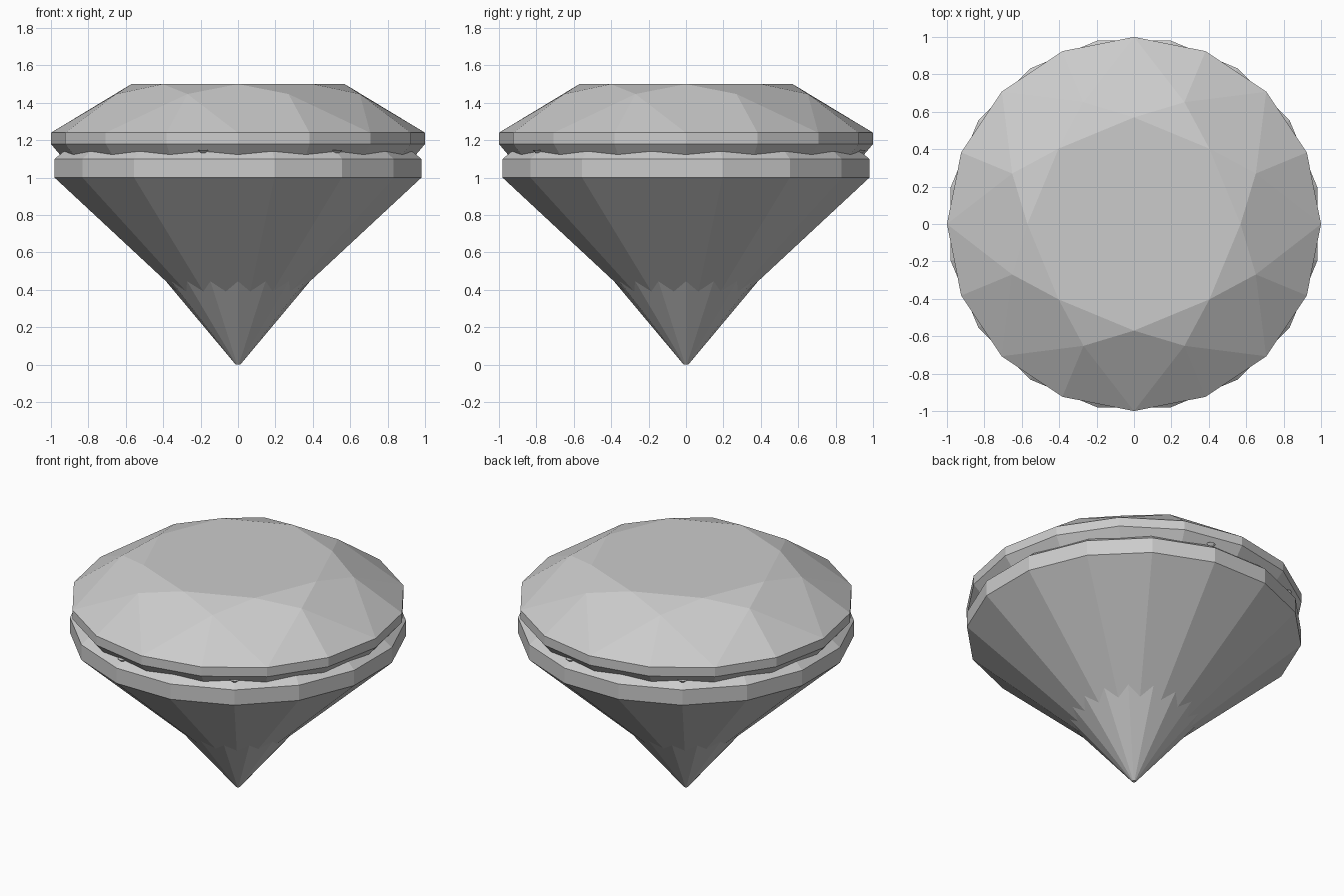
import bpy
from math import cos, sin, pi

if "Cube" in bpy.data.objects:
    bpy.data.objects.remove(bpy.data.objects["Cube"])


def make(name, verts, faces):
    me = bpy.data.meshes.new(name)
    me.from_pydata(verts, [], faces)
    me.update()
    ob = bpy.data.objects.new(name, me)
    bpy.context.collection.objects.link(ob)
    return ob


def ring(n, r, z, offset=0.0):
    return [(r * cos(2 * pi * i / n + offset), r * sin(2 * pi * i / n + offset), z)
            for i in range(n)]


def bands(n, rings):
    return [(k * n + i, k * n + (i + 1) % n, (k + 1) * n + (i + 1) % n, (k + 1) * n + i)
            for k in range(rings - 1) for i in range(n)]


# Brilliant-cut gem: culet, pavilion, girdle, then star, kite and girdle facets
N = 16
verts = ring(N, 0.012, 0) + ring(N, 1, 1.18) + ring(N, 1, 1.24)
faces = [tuple(reversed(range(N)))] + bands(N, 3)
G, M, T = 2 * N, 3 * N, 3 * N + 8
verts += ring(8, 0.705, 1.447, pi / 8) + ring(8, 0.57, 1.5)
for i in range(8):
    j = (i + 1) % 8
    g0, g1, g2 = G + 2 * i, G + 2 * i + 1, G + 2 * j
    faces += [(T + i, M + i, T + j),
              (T + i, M + i - 1 if i else M + 7, g0, M + i),
              (g0, g1, M + i), (g1, g2, M + i)]
faces.append(tuple(range(T, T + 8)))
make("brilliant_gem", verts, faces)

# Second gem rotated half a facet, passing through the first
profile = [(0.003, 0.09), (1, 1.0), (1, 1.10), (0.6, 1.42)]
verts = [v for r, z in profile for v in ring(N, r, z, pi / N)]
faces = bands(N, len(profile))
faces += [tuple(reversed(range(N))), tuple(range(3 * N, 4 * N))]
make("setting_gem", verts, faces)

# Tiny points in the groove
for k, deg in enumerate((-101.25, -56.25, 78.75, 123.75)):
    a = deg * pi / 180
    cx, cy = 0.95 * cos(a), 0.95 * sin(a)
    v = [(cx + x, cy + y, z) for x, y, z in ring(8, 0.03, 1.147)]
    v.append((cx, cy, 1.12))
    make("groove_point_%d" % (k + 1), v,
         [tuple(range(8))] + [((i + 1) % 8, i, 8) for i in range(8)])
